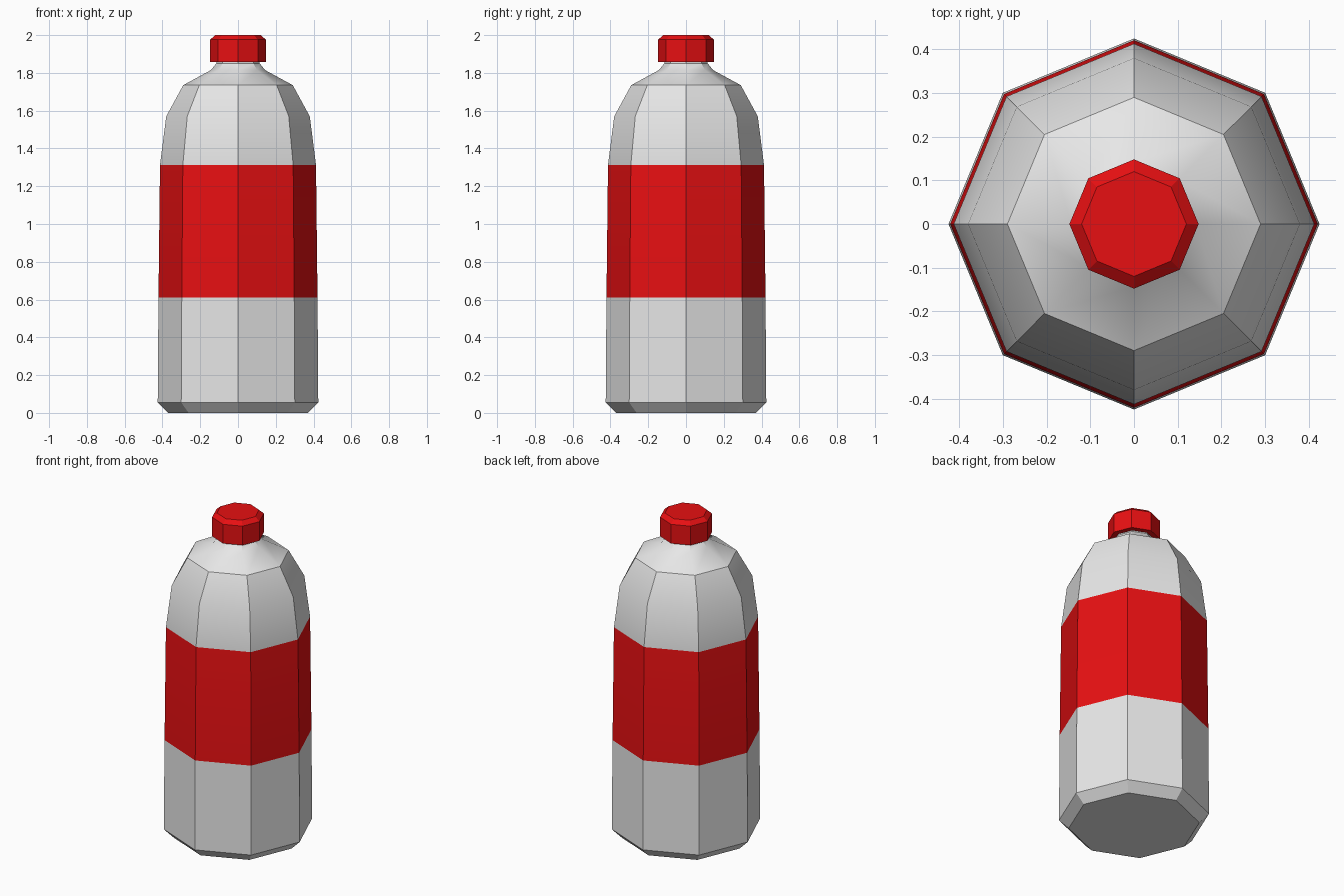
import bpy, bmesh, math

if "Cube" in bpy.data.objects:
    bpy.data.objects.remove(bpy.data.objects["Cube"])

SIDES = 8


def material(name, color):
    m = bpy.data.materials.new(name)
    m.diffuse_color = (*color, 1)
    m.use_nodes = True
    m.node_tree.nodes["Principled BSDF"].inputs["Base Color"].default_value = m.diffuse_color
    return m


white = material("white plastic", (0.8, 0.8, 0.8))
red = material("red plastic", (0.8, 0.005, 0.006))


def lathe(name, profile, mats, rule=lambda z: 0):
    """Octagonal solid from (radius, height) rings, capped at both ends."""
    bm = bmesh.new()
    rings = []
    for r, z in profile:
        angles = [2 * math.pi * i / SIDES for i in range(SIDES)]
        rings.append([bm.verts.new((r * math.cos(a), r * math.sin(a), z)) for a in angles])
    for low, high in zip(rings, rings[1:]):
        for i in range(SIDES):
            j = (i + 1) % SIDES
            bm.faces.new((low[i], low[j], high[j], high[i]))
    bm.faces.new(rings[0][::-1])
    bm.faces.new(rings[-1])
    for f in bm.faces:
        f.material_index = rule(f.calc_center_median().z)
    bmesh.ops.recalc_face_normals(bm, faces=bm.faces[:])
    mesh = bpy.data.meshes.new(name)
    bm.to_mesh(mesh)
    bm.free()
    for m in mats:
        mesh.materials.append(m)
    ob = bpy.data.objects.new(name, mesh)
    bpy.context.collection.objects.link(ob)
    bpy.ops.object.select_all(action="DESELECT")
    ob.select_set(True)
    bpy.context.view_layer.objects.active = ob
    bpy.ops.object.shade_smooth_by_angle(angle=math.radians(30))
    return ob


# Bottle body with neck; the label is the red band between two rings
lathe("bottle_body",
      [(0.37, 0), (0.425, 0.055), (0.421, 0.61), (0.413, 1.313), (0.38, 1.57),
       (0.29, 1.735), (0.143, 1.815), (0.115, 1.85), (0.115, 1.9)],
      [white, red], lambda z: 1 if 0.61 < z < 1.313 and z > 0.7 else 0)

# Screw cap with bevelled top
lathe("screw_cap",
      [(0.148, 1.857), (0.148, 1.976), (0.12, 2.0)], [red])
